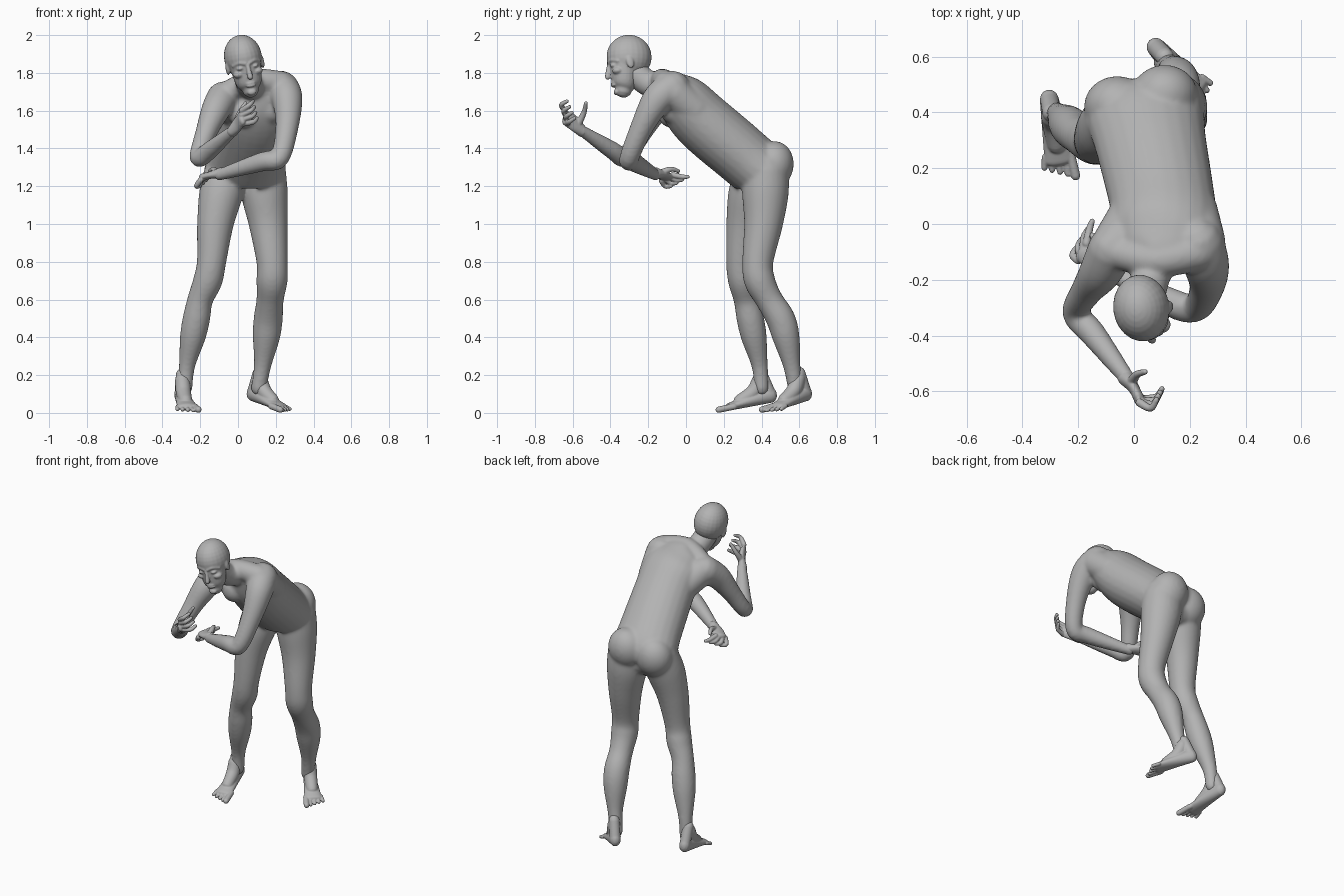
import bpy
import bmesh
import math
from mathutils import Vector, Matrix, Euler

X, Y, Z = Matrix.Identity(3)

if "Cube" in bpy.data.objects:
    bpy.data.objects.remove(bpy.data.objects["Cube"])

skin = bpy.data.materials.new("plain_grey")
skin.use_nodes = True
grey = Vector.Fill(3, .45).to_4d()
skin.diffuse_color = grey
skin.node_tree.nodes["Principled BSDF"].inputs["Base Color"].default_value = grey


def spline(rows, steps=5):
    """Smooth curve through rows of centre and half-widths."""
    rows = [Vector(tuple(r) + (r[-1],) if len(r) == 4 else tuple(r)) for r in rows]
    out = []
    for i, (start, end) in enumerate(zip(rows, rows[1:])):
        before = rows[max(i - 1, 0)]
        after = rows[min(i + 2, len(rows) - 1)]
        leave, arrive = (end - before) / 2, (after - start) / 2
        for k in range(steps):
            t = k / steps
            ease = t * t * (3 - 2 * t)
            out.append(start.lerp(end, ease) + leave * t * (1 - t) ** 2
                       - arrive * t * t * (1 - t))
    return out + [rows[-1]]


def tube(bm, rows, side=X, sides=24):
    """Round-ended tube with elliptical sections across a curve."""
    path = spline(rows)
    centres = [Vector(p[:3]) for p in path]
    frames = []
    for i, p in enumerate(path):
        n = (centres[min(i + 1, len(path) - 1)] - centres[max(i - 1, 0)]).normalized()
        u = (side - n * side.dot(n)).normalized()
        frames.append((centres[i], n, u, n.cross(u), p[3], p[4]))

    def cap(frame, sign):
        c, n, u, v, a, b = frame
        for angle in (.5, 1, 1.4):
            shrink = math.cos(angle)
            yield c + n * sign * min(a, b) * math.sin(angle), n, u, v, a * shrink, b * shrink

    frames = list(cap(frames[0], -1))[::-1] + frames + list(cap(frames[-1], 1))
    rings = []
    for c, n, u, v, a, b in frames:
        angles = [math.tau * k / sides for k in range(sides)]
        rings.append([bm.verts.new(c + u * a * math.cos(w) + v * b * math.sin(w)) for w in angles])
    for lower, upper in zip(rings, rings[1:]):
        for k in range(sides):
            bm.faces.new((lower[k - 1], lower[k], upper[k], upper[k - 1]))
    bm.faces.new(rings[0][::-1])
    bm.faces.new(rings[-1])


def limb(bm, joints, radii, side=X, girth=1.0):
    """Round tube through joints, with radii that paired limbs share."""
    tube(bm, [(*joint, radius * girth) for joint, radius in zip(joints, radii)], side)


def ball(bm, centre, radii, pitch=0):
    matrix = Matrix.LocRotScale(Vector(centre), Euler((pitch, 0, 0)), Vector(radii))
    bmesh.ops.create_uvsphere(bm, u_segments=24, v_segments=16, radius=1, matrix=matrix)


def finish(bm, name, voxel, rounds, matrix=Matrix()):
    """Fuse the overlapping shapes into one smooth skin."""
    bmesh.ops.recalc_face_normals(bm, faces=bm.faces)
    bm.transform(matrix)
    mesh = bpy.data.meshes.new(name)
    bm.to_mesh(mesh)
    bm.free()
    mesh.materials.append(skin)
    obj = bpy.data.objects.new(name, mesh)
    bpy.context.scene.collection.objects.link(obj)
    fuse = obj.modifiers.new("fuse", "REMESH")
    fuse.mode = "VOXEL"
    fuse.voxel_size = voxel
    fuse.use_smooth_shade = True
    relax = obj.modifiers.new("relax", "SMOOTH")
    relax.factor = .5
    relax.iterations = rounds


# Torso from pelvis up to the collar, bent forward
body = bmesh.new()
tube(body, [(.04, .41, 1.23, .17, .09), (.04, .39, 1.28, .21, .15), (.06, .29, 1.37, .2, .16),
            (.1, .09, 1.54, .19, .16), (.11, -.02, 1.66, .19, .14), (.1, -.09, 1.73, .15, .09),
            (.09, -.13, 1.76, .08, .06)])
# Buttocks and chest
for centre in ((.11, .46, 1.31), (-.06, .42, 1.28)):
    ball(body, centre, (.12, .11, .13), -.2)
for centre in ((.18, -.07, 1.61), (.03, -.08, 1.59)):
    ball(body, centre, (.08, .07, .08))
# Shoulder blades, neck and the slopes to the shoulders
limb(body, [(.21, .05, 1.6), (.24, -.07, 1.7)], (.09, .09))
limb(body, [(.01, .05, 1.57), (-.06, -.07, 1.66)], (.09, .09))
limb(body, [(.09, -.08, 1.73), (.06, -.19, 1.74), (.04, -.27, 1.8)], (.08, .07, .07))
limb(body, [(.23, -.1, 1.74), (.08, -.13, 1.76), (-.07, -.1, 1.69)], (.07, .06, .06), Y)

# Arms: the left folded across the waist, the right raised to the face
arm = (.09, .08, .06, .05, .05, .03)
limb(body, [(.23, -.07, 1.72), (.26, -.15, 1.66), (.26, -.23, 1.52),
            (.22, -.3, 1.35), (.13, -.28, 1.33), (-.1, -.16, 1.26)], arm, Y, 1.03)
limb(body, [(-.08, -.09, 1.67), (-.12, -.17, 1.6), (-.17, -.24, 1.48),
            (-.21, -.32, 1.35), (-.15, -.39, 1.39), (-.02, -.56, 1.5)], arm, X, .95)

# Legs from hip to ankle
leg = (.12, .12, .1, .08, .08, .07, .075, .07, .045, .04)
limb(body, [(.13, .42, 1.28), (.14, .42, 1.16), (.16, .41, 1), (.18, .38, .8), (.18, .39, .7),
            (.17, .44, .6), (.16, .5, .5), (.15, .53, .4), (.13, .56, .25), (.11, .58, .13)],
     leg, X, 1.03)
limb(body, [(-.06, .38, 1.28), (-.09, .34, 1.16), (-.12, .31, 1), (-.14, .29, .8), (-.16, .3, .7),
            (-.2, .32, .6), (-.22, .34, .5), (-.24, .36, .4), (-.27, .39, .25), (-.28, .4, .13)],
     leg, X, .97)
finish(body, "body", .009, 14)

# Head: skull and jaw, shaped upright and then tilted
head = bmesh.new()
ball(head, (0, 0, .045), (.1, .12, .118))
tube(head, [(0, -.03, .04, .09, .085), (0, -.03, -.09, .07, .066), (0, -.035, -.13, .044, .046)])
# Nose, lips and chin
limb(head, [(0, -.11, 0), (0, -.118, -.063)], (.01, .015))
for z in (-.096, -.11):
    ball(head, (0, -.088, z), (.027, .013, .008))
ball(head, (0, -.074, -.145), (.024, .014, .016))
# Brows, cheekbones, eyes and ears
for s in (-1, 1):
    limb(head, [(s * .01, -.11, .01), (s * .04, -.1, .02), (s * .07, -.07, .01)], (.01, .01, .01), Z)
    ball(head, (s * .05, -.07, -.04), (.03, .03, .02))
    ball(head, (s * .04, -.09, -.01), (.02, .02, .01))
    ball(head, (s * .095, -.01, 0), (.01, .02, .035), .2)
finish(head, "head", .005, 4,
       Matrix.LocRotScale(Vector((.035, -.3, 1.84)), Euler((0, -.2, .15)), None))


def hand(name, palm, side, first, last, thumb):
    """Palm, four fingers blended from first to last, and a thumb."""
    bm = bmesh.new()
    tube(bm, palm, side)
    for i in range(4):
        joints = [Vector(a).lerp(Vector(b), i / 3) for a, b in zip(first, last)]
        limb(bm, joints, (.015, .013, .01), side)
    limb(bm, thumb, (.02, .014, .01), side)
    finish(bm, name, .004, 2)


hand("right_hand", [(-.03, -.55, 1.49, .03), (0, -.59, 1.53, .04, .02), (.02, -.63, 1.56, .04, .02)], Z,
     [(.02, -.64, 1.6), (.06, -.66, 1.63), (.08, -.63, 1.65)],
     [(.02, -.63, 1.53), (.08, -.62, 1.54), (.1, -.59, 1.56)],
     [(-.01, -.57, 1.53), (.01, -.54, 1.59), (.04, -.53, 1.64)])
hand("left_hand", [(-.09, -.16, 1.27, .03), (-.14, -.13, 1.26, .04, .02), (-.18, -.1, 1.25, .04, .02)], Y,
     [(-.17, -.07, 1.26), (-.16, -.02, 1.25), (-.15, .01, 1.25)],
     [(-.2, -.13, 1.23), (-.22, -.11, 1.2), (-.2, -.08, 1.2)],
     [(-.12, -.13, 1.27), (-.13, -.08, 1.29), (-.15, -.04, 1.28)])


def foot(name, heel, toe, inner):
    """Foot with the heel lifted, an ankle running into it and five toes."""
    bm = bmesh.new()
    heel, toe = Vector(heel), Vector(toe)
    side = (toe - heel).cross(Z).normalized()

    def spot(t, height):
        return heel.lerp(toe, t) + Z * height

    # Sole wedge, instep and heel tendon
    tube(bm, [(*spot(.12, .045), .034, .045), (*spot(.8, .02), .054, .02)], side)
    limb(bm, [spot(.3, .13), spot(.4, .075), spot(.62, .04)], (.04, .04, .035), side)
    limb(bm, [spot(.27, .16), spot(.13, .05)], (.033, .033), side)
    for i in range(5):
        shift = side * inner * (.042 - .023 * i)
        radius = .011 if i else .017
        root = spot(.74, .018) + shift
        tip = spot(1 - .035 * i, radius) + shift * 1.15
        limb(bm, [root, tip], (radius, radius), side)
    finish(bm, name, .004, 4)


foot("left_foot", (.055, .66, .07), (.26, .435, 0), 1)
foot("right_foot", (-.31, .485, .06), (-.257, .165, 0), -1)
